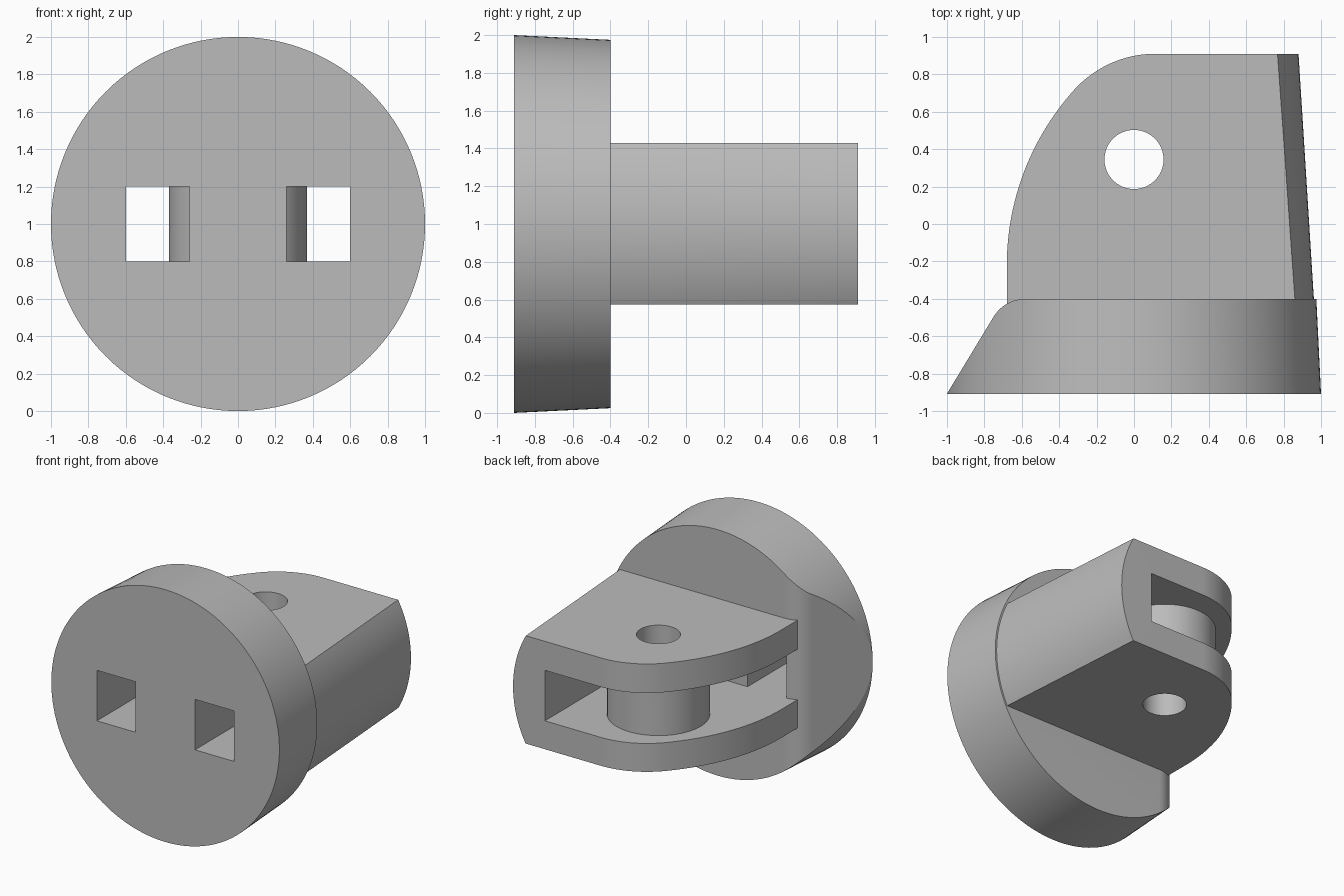
import bpy, bmesh, math
from mathutils import Matrix, Vector

if "Cube" in bpy.data.objects:
    bpy.data.objects.remove(bpy.data.objects["Cube"])

grey = bpy.data.materials.new("plain grey")
grey.use_nodes = True
grey.diffuse_color = (0.5, 0.5, 0.5, 1)
grey.node_tree.nodes["Principled BSDF"].inputs["Base Color"].default_value = (0.5, 0.5, 0.5, 1)


def make(name, bm):
    bmesh.ops.recalc_face_normals(bm, faces=bm.faces)
    mesh = bpy.data.meshes.new(name)
    bm.to_mesh(mesh)
    bm.free()
    mesh.materials.append(grey)
    obj = bpy.data.objects.new(name, mesh)
    bpy.context.collection.objects.link(obj)
    return obj


def frustum_y(name, y0, r0, y1, r1):
    """Tapered round body along y, centred on z = 1."""
    bm = bmesh.new()
    place = Matrix.Translation((0, (y0 + y1) / 2, 1)) @ Matrix.Rotation(-math.pi / 2, 4, "X")
    bmesh.ops.create_cone(bm, cap_ends=True, segments=128, radius1=r0, radius2=r1,
                          depth=y1 - y0, matrix=place)
    return make(name, bm)


def cylinder_z(name, y, radius, z0, z1):
    bm = bmesh.new()
    bmesh.ops.create_cone(bm, cap_ends=True, segments=64, radius1=radius, radius2=radius,
                          depth=z1 - z0, matrix=Matrix.Translation((0, y, (z0 + z1) / 2)))
    return make(name, bm)


def box(name, low, high):
    low, high = Vector(low), Vector(high)
    bm = bmesh.new()
    bmesh.ops.create_cube(bm, size=1, matrix=Matrix.Translation((low + high) / 2)
                          @ Matrix.Diagonal((*(high - low), 1)))
    return make(name, bm)


def plan_prism(name, outline, z0, z1):
    """Plan outline extruded upwards."""
    bm = bmesh.new()
    face = bm.faces.new([bm.verts.new((x, y, z0)) for x, y in outline])
    top = bmesh.ops.extrude_face_region(bm, geom=[face])["geom"]
    bmesh.ops.translate(bm, vec=(0, 0, z1 - z0),
                        verts=[v for v in top if isinstance(v, bmesh.types.BMVert)])
    return make(name, bm)


def arc(cx, cy, r, a0, a1, steps):
    angles = [math.radians(a0 + (a1 - a0) * i / steps) for i in range(steps + 1)]
    return [(cx + r * math.cos(a), cy + r * math.sin(a)) for a in angles]


def combine(obj, other, operation):
    mod = obj.modifiers.new(operation.lower(), "BOOLEAN")
    mod.operation, mod.object, mod.solver = operation, other, "EXACT"
    bpy.context.view_layer.update()
    graph = bpy.context.evaluated_depsgraph_get()
    result = bpy.data.meshes.new_from_object(obj.evaluated_get(graph))
    obj.modifiers.clear()
    obj.data = result
    bpy.data.objects.remove(other)


# Round flange with a slanted, rounded-off flank
flange = frustum_y("clevis_flange", -0.91, 1.0, -0.35, 0.9725)
flank = [(-1.062, -1.01)] + arc(-0.58, -0.6, 0.2, 148, 90, 12) + [(1.2, -0.4), (1.2, -1.01)]
combine(flange, plan_prism("flank_cutter", flank, -0.2, 2.2), "INTERSECT")

# Pair of square holes through the flange
for side in (-1, 1):
    hole = box("square_hole", (side * 0.43 - 0.17, -1.1, 0.8), (side * 0.43 + 0.17, -0.3, 1.2))
    combine(flange, hole, "DIFFERENCE")

# Clevis block with a tapered outer side and a curved inner side
block = frustum_y("clevis_block", -0.5, 0.968, 1.0, 0.874)
side_arc = arc(0.72, -0.22, 1.4, 180, 138, 24)
x, y = side_arc[-1]
turn = math.radians(138)
r = (0.91 - y) / (1 - math.sin(turn))
corner_arc = arc(x - r * math.cos(turn), 0.91 - r, r, 138, 90, 24)
outline = [(-0.68, -0.45)] + side_arc + corner_arc[1:] + [(1.2, 0.91), (1.2, -0.45)]
combine(block, plan_prism("block_cutter", outline, 0.575, 1.43), "INTERSECT")

# Slot open to the back and the curved side
combine(block, box("slot", (-1.2, -0.48, 0.8), (0.6, 1.1, 1.2)), "DIFFERENCE")

# Boss between the two plates, and the pin hole through everything
combine(block, cylinder_z("boss", 0.345, 0.37, 0.75, 1.25), "UNION")
combine(block, cylinder_z("pin_hole", 0.345, 0.158, 0.3, 1.7), "DIFFERENCE")

# One solid body
combine(flange, block, "UNION")
flange.name = "slotted_clevis"
bpy.ops.object.select_all(action="DESELECT")
flange.select_set(True)
bpy.context.view_layer.objects.active = flange
bpy.ops.object.shade_smooth_by_angle(angle=math.radians(25))
